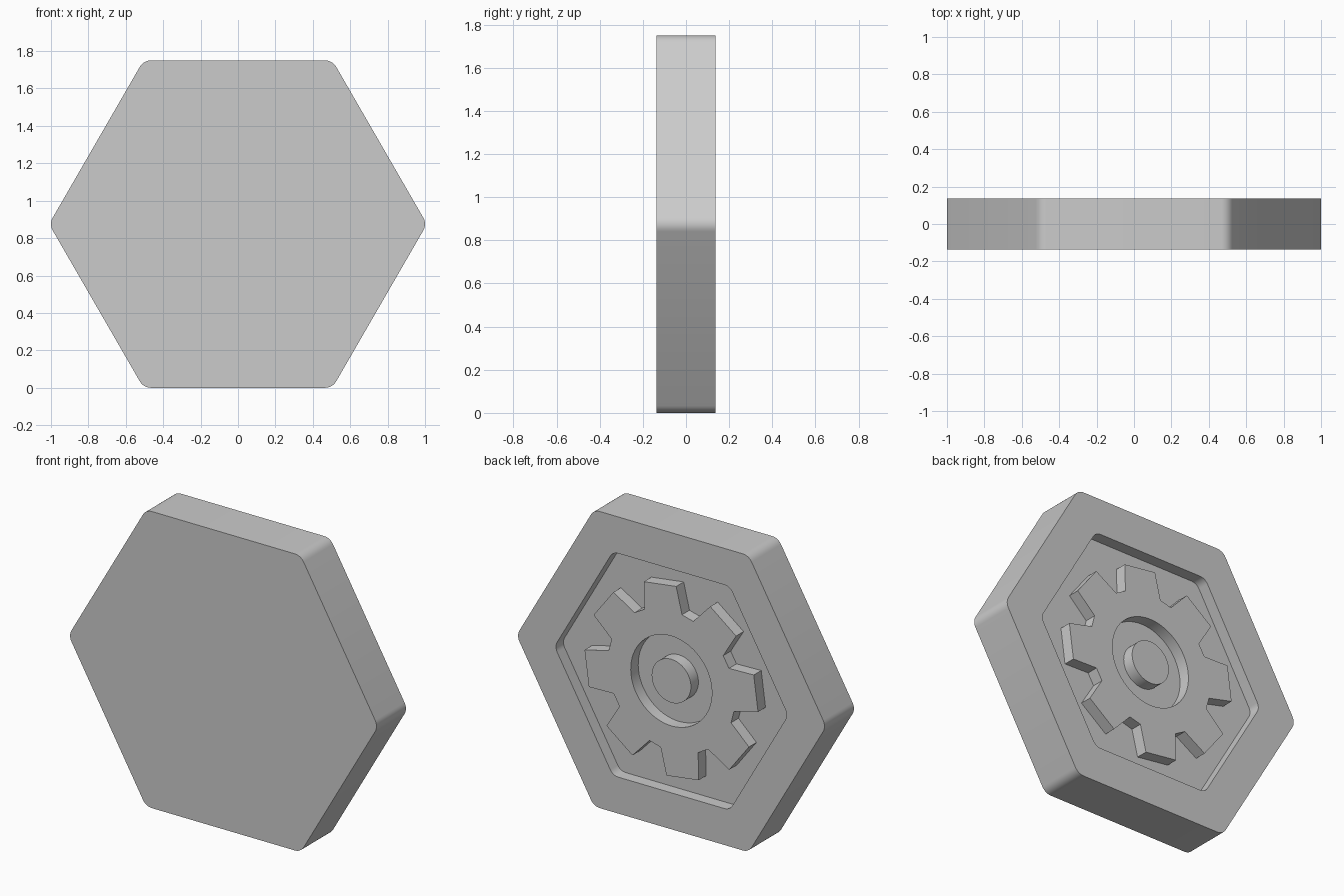
import bpy, bmesh
from math import sin, cos, pi, radians, sqrt

if "Cube" in bpy.data.objects:
    bpy.data.objects.remove(bpy.data.objects["Cube"])

CENTRE_Z = 0.875
FRONT, BACK, FLOOR = -0.137, 0.137, 0.067

grey = bpy.data.materials.new("plain grey")
grey.use_nodes = True
colour = (0.6, 0.6, 0.6, 1)
grey.diffuse_color = colour
grey.node_tree.nodes["Principled BSDF"].inputs["Base Color"].default_value = colour


def polar(radius, angle):
    return radius * cos(angle), radius * sin(angle)


def circle(radius, count):
    return [polar(radius, 2 * pi * i / count) for i in range(count)]


def rounded_hexagon(apothem, fillet, steps=6):
    """Hexagon with a vertex on the x axis and filleted corners."""
    points = []
    for k in range(6):
        corner = k * pi / 3
        cx, cz = polar((apothem - fillet) * 2 / sqrt(3), corner)
        for i in range(steps + 1):
            dx, dz = polar(fillet, corner - pi / 6 + pi / 3 * i / steps)
            points.append((cx + dx, cz + dz))
    return points


def gear_outline(teeth, tip, root, offset):
    """Tapered teeth, each side split once to match the round bore."""
    corners = []
    for k in range(teeth):
        middle = 2 * pi * k / teeth
        for radius, angle in ((root, -17.3), (tip, -10.8), (tip, 10.8), (root, 17.3)):
            corners.append(polar(radius, middle + radians(angle + offset)))
    points = []
    for a, b in zip(corners, corners[1:] + corners[:1]):
        points += [a, ((a[0] + b[0]) / 2, (a[1] + b[1]) / 2)]
    return points


def lofted(name, loops, cap_start=False, cap_end=False):
    """Bridge a chain of (outline, depth) loops; outlines are drawn as seen from behind."""
    bm = bmesh.new()
    rings = [[bm.verts.new((-u, y, v + CENTRE_Z)) for u, v in outline] for outline, y in loops]
    for a, b in zip(rings, rings[1:]):
        for i in range(len(a)):
            j = (i + 1) % len(a)
            bm.faces.new((a[i], a[j], b[j], b[i]))
    if cap_start:
        bm.faces.new(rings[0][::-1])
    if cap_end:
        bm.faces.new(rings[-1])
    mesh = bpy.data.meshes.new(name)
    bm.to_mesh(mesh)
    bm.free()
    mesh.materials.append(grey)
    part = bpy.data.objects.new(name, mesh)
    bpy.context.collection.objects.link(part)
    bpy.ops.object.select_all(action="DESELECT")
    part.select_set(True)
    bpy.context.view_layer.objects.active = part
    bpy.ops.object.shade_smooth_by_angle(angle=radians(30))
    return part


# Hexagonal body with a shallow recess in its back
outer = rounded_hexagon(CENTRE_Z, 0.067)
recess = rounded_hexagon(0.66, 0.06)
lofted("hexagon_body",
       [(outer, FRONT), (outer, BACK), (recess, BACK), (recess, FLOOR)],
       cap_start=True, cap_end=True)

# Eight-toothed gear ring standing in the recess
teeth = gear_outline(8, 0.567, 0.415, 7.6)
turn = radians(-17.3 + 7.6)
bore = [(u * cos(turn) - v * sin(turn), u * sin(turn) + v * cos(turn))
        for u, v in circle(0.265, len(teeth))]
lofted("gear_ring", [(teeth, FLOOR), (teeth, BACK), (bore, BACK), (bore, FLOOR)])

# Round hub in the middle of the bore
hub = circle(0.128, 48)
lofted("centre_hub", [(hub, FLOOR), (hub, BACK)], cap_end=True)
